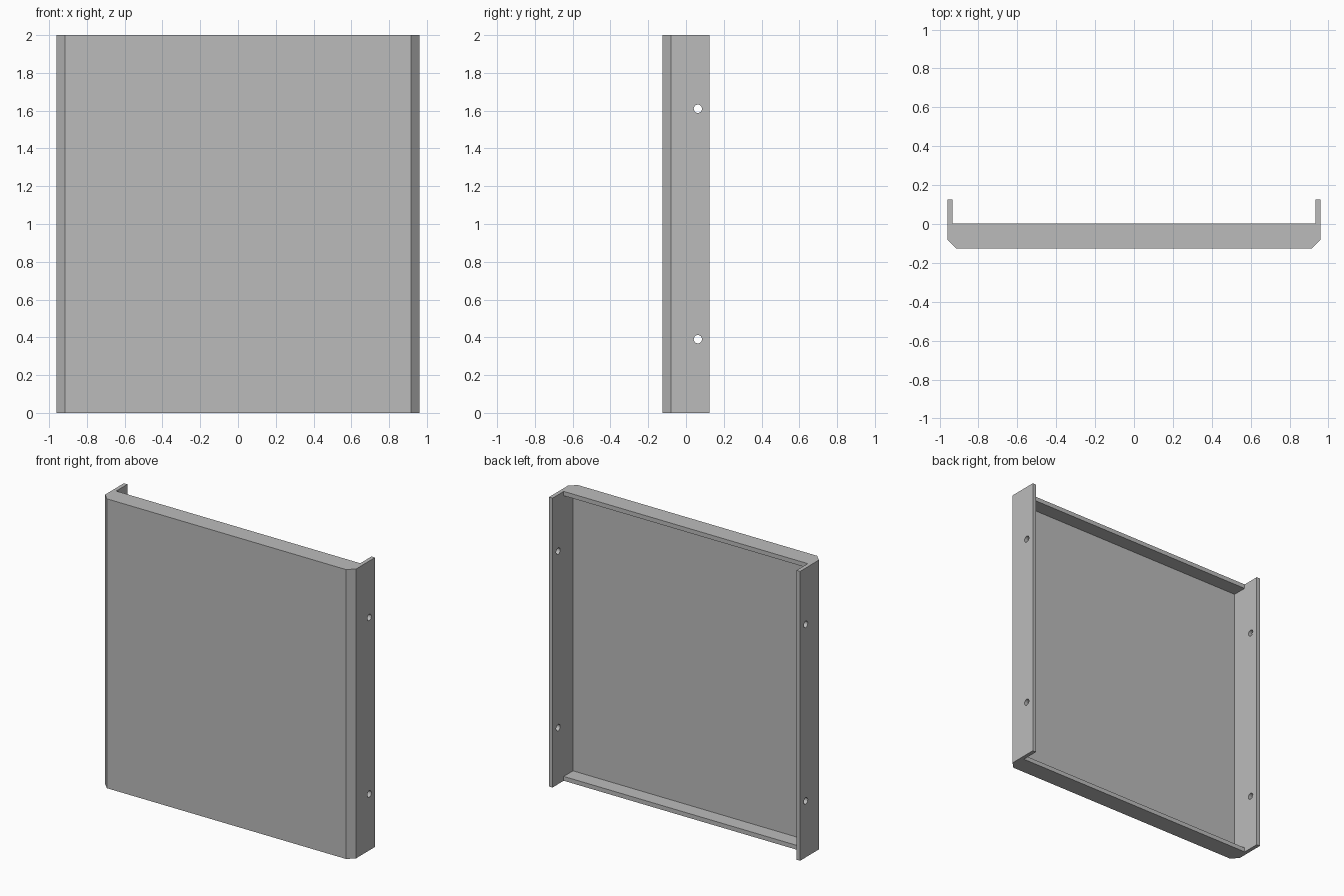
import bpy, bmesh, math
from mathutils import Matrix

cube = bpy.data.objects.get("Cube")
if cube:
    bpy.data.objects.remove(cube, do_unlink=True)

HEIGHT, HALF, SHEET, RAIL = 2.0, 0.96, 0.027, 0.03
INNER = HALF - SHEET
FRONT, BACK, RAIL_BACK, CHAMFER = -0.125, 0.125, 0.003, 0.045

grey = bpy.data.materials.new("sheet_grey")
grey.use_nodes = True
colour = (0.5, 0.5, 0.5, 1)
grey.diffuse_color = colour
grey.node_tree.nodes["Principled BSDF"].inputs["Base Color"].default_value = colour


def make_object(name, bm):
    bmesh.ops.recalc_face_normals(bm, faces=bm.faces)
    mesh = bpy.data.meshes.new(name)
    bm.to_mesh(mesh)
    bm.free()
    mesh.materials.append(grey)
    obj = bpy.data.objects.new(name, mesh)
    bpy.context.collection.objects.link(obj)
    return obj


def cut(target, cutter):
    cutter.hide_render = True
    cutter.hide_set(True)
    mod = target.modifiers.new(cutter.name, 'BOOLEAN')
    mod.operation = 'DIFFERENCE'
    mod.solver = 'EXACT'
    mod.object = cutter
    bpy.context.view_layer.objects.active = target
    bpy.ops.object.modifier_apply(modifier=mod.name)
    bpy.data.objects.remove(cutter, do_unlink=True)


# Panel: chamfered front with side flanges, extruded upward
half = [(HALF - CHAMFER, FRONT), (HALF, FRONT + CHAMFER), (HALF, BACK),
        (INNER, BACK), (INNER, RAIL_BACK)]
profile = half + [(-x, y) for x, y in reversed(half)]
bm = bmesh.new()
face = bm.faces.new([bm.verts.new((x, y, 0)) for x, y in profile])
top = bmesh.ops.extrude_face_region(bm, geom=[face])
bmesh.ops.translate(bm, vec=(0, 0, HEIGHT),
                    verts=[v for v in top["geom"] if isinstance(v, bmesh.types.BMVert)])
panel = make_object("door_panel", bm)

# Hollow back, leaving the front sheet and the top and bottom rails
depth_start, depth_end = FRONT + SHEET, 0.06
bm = bmesh.new()
bmesh.ops.create_cube(bm, size=1, matrix=Matrix.Translation(
    (0, (depth_start + depth_end) / 2, HEIGHT / 2)) @ Matrix.Diagonal(
    (2 * INNER, depth_end - depth_start, HEIGHT - 2 * RAIL, 1)))
cut(panel, make_object("pocket_cutter", bm))

# Screw holes through both flanges
bm = bmesh.new()
for z in (0.39, HEIGHT - 0.39):
    bmesh.ops.create_cone(bm, cap_ends=True, segments=24, radius1=0.022, radius2=0.022,
                          depth=2.2, matrix=Matrix.Translation((0, 0.063, z))
                          @ Matrix.Rotation(math.pi / 2, 4, 'Y'))
cut(panel, make_object("hole_cutter", bm))

# Crisp sheet edges, smooth hole walls
bpy.context.view_layer.objects.active = panel
panel.select_set(True)
bpy.ops.object.shade_smooth_by_angle(angle=math.radians(30))
